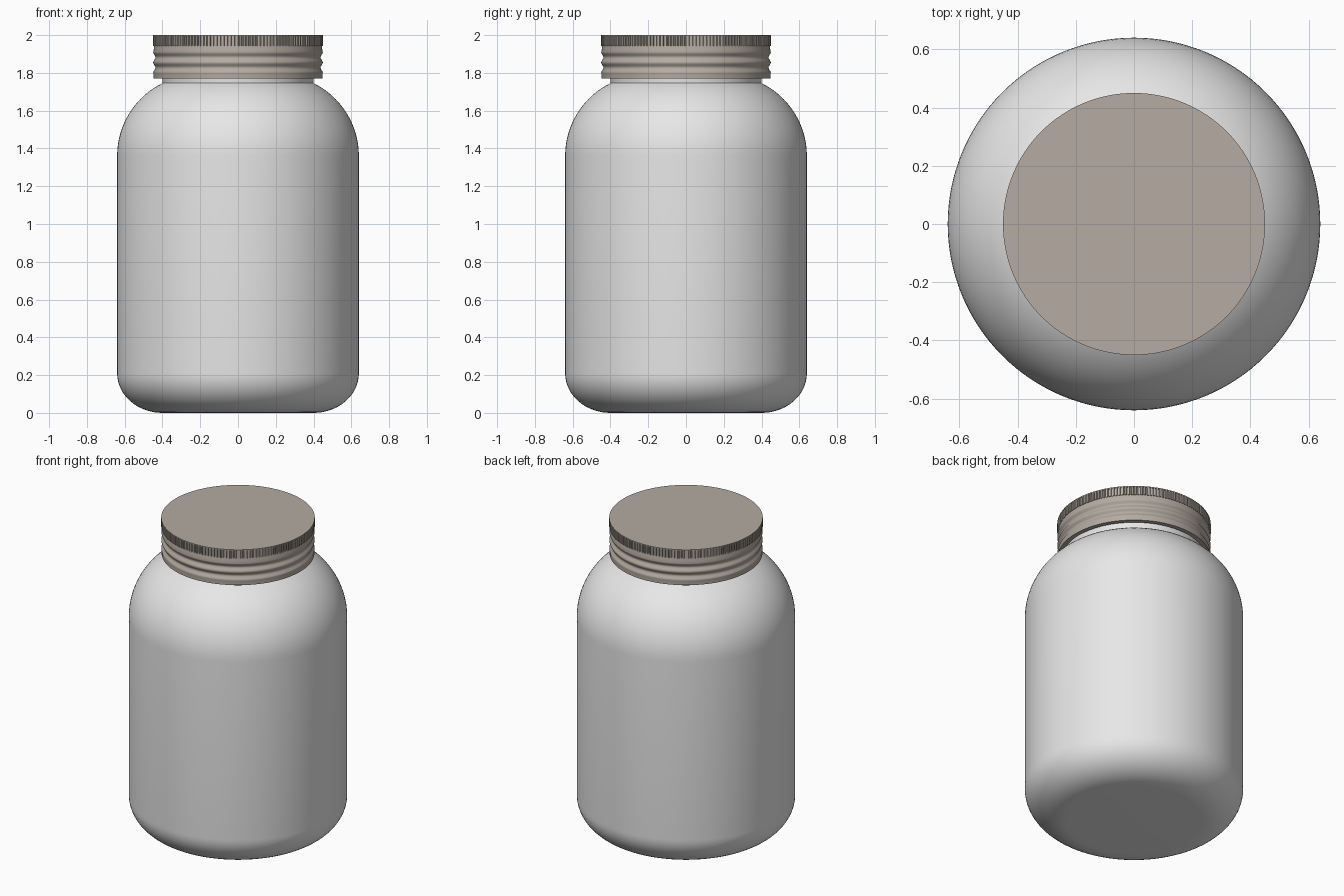
import bpy
import bmesh
import math

if "Cube" in bpy.data.objects:
    bpy.data.objects.remove(bpy.data.objects["Cube"])


def material(name, rgb):
    m = bpy.data.materials.new(name)
    m.diffuse_color = (*rgb, 1.0)
    m.use_nodes = True
    m.node_tree.nodes["Principled BSDF"].inputs["Base Color"].default_value = m.diffuse_color
    return m


def finish(name, bm, mat, angle):
    bmesh.ops.recalc_face_normals(bm, faces=bm.faces)
    mesh = bpy.data.meshes.new(name)
    bm.to_mesh(mesh)
    bm.free()
    mesh.materials.append(mat)
    ob = bpy.data.objects.new(name, mesh)
    bpy.context.collection.objects.link(ob)
    bpy.ops.object.select_all(action='DESELECT')
    ob.select_set(True)
    bpy.context.view_layer.objects.active = ob
    bpy.ops.object.shade_smooth_by_angle(angle=math.radians(angle))
    return ob


def bridge(bm, rings):
    for a, b in zip(rings, rings[1:]):
        n = len(a)
        for i in range(n):
            j = (i + 1) % n
            bm.faces.new((a[i], a[j], b[j], b[i]))


def lathe(name, profile, mat, segments=128, angle=35):
    """Spin an (r, z) profile around z and cap both ends."""
    bm = bmesh.new()
    rings = []
    for r, z in profile:
        rings.append([bm.verts.new((r * math.cos(t), r * math.sin(t), z))
                      for t in (2 * math.pi * i / segments for i in range(segments))])
    bridge(bm, rings)
    bm.faces.new(rings[0])
    bm.faces.new(rings[-1])
    return finish(name, bm, mat, angle)


def arc(cx, cz, rx, rz, a0, a1, n):
    out = []
    for i in range(n + 1):
        t = math.radians(a0 + (a1 - a0) * i / n)
        out.append((cx + rx * math.cos(t), cz + rz * math.sin(t)))
    return out


white = material("jar_white", (0.80, 0.80, 0.80))
metal = material("lid_warm_grey", (0.46, 0.41, 0.36))

# Jar body: rounded base, straight wall, round shoulder, hidden neck
body = arc(0.40, 0.21, 0.24, 0.21, -90, 0, 14)
body += arc(0.21, 1.36, 0.43, 0.43, 0, 64, 16)
body += [(0.40, 1.76), (0.40, 1.93)]
lathe("jar_body", body, white)

# Lid skirt: hollow ring with two rolled ridges
skirt = [(0.42, 1.94), (0.42, 1.77), (0.448, 1.77), (0.448, 1.795)]
steps = 24
for i in range(steps + 1):
    f = i / steps
    skirt.append((0.443 + 0.006 * math.cos(4 * math.pi * f), 1.80 + 0.11 * f))
skirt += [(0.446, 1.925), (0.444, 1.945)]
lathe("lid_skirt", skirt, metal)

# Lid top: disc with a finely ribbed rim
bm = bmesh.new()
teeth = 150
rings = []
for z in (1.943, 1.995):
    ring = []
    for i in range(teeth):
        for f, r in ((0.0, 0.45), (0.5, 0.45), (0.62, 0.443), (0.88, 0.443)):
            t = 2 * math.pi * (i + f) / teeth
            ring.append(bm.verts.new((r * math.cos(t), r * math.sin(t), z)))
    rings.append(ring)
bridge(bm, rings)
bm.faces.new(rings[0])
bm.faces.new(rings[1])
finish("lid_ribbed_rim", bm, metal, 25)

# Thin flat plate closing the lid
lathe("lid_top_plate", [(0.45, 1.994), (0.45, 2.0)], metal)
